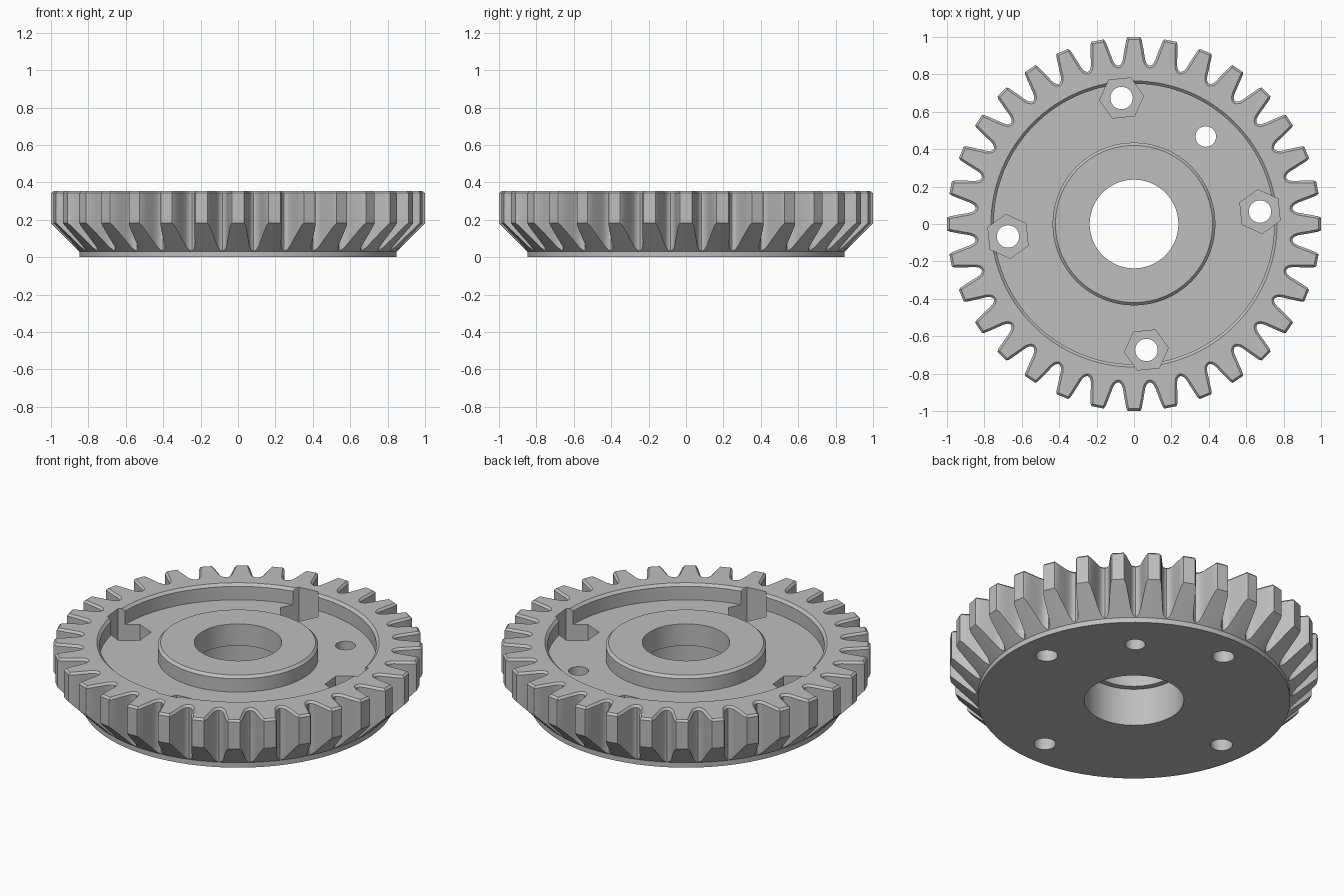
import bpy
import bmesh
from math import cos, sin, pi, radians
from mathutils import Vector

cube = bpy.data.objects.get("Cube")
if cube:
    bpy.data.objects.remove(cube)

TEETH = 32
TOP = 0.355
WEB = 0.26
CHAMFER = 0.012
PITCH = 2 * pi / TEETH

steel = bpy.data.materials.new("grey_steel")
steel.use_nodes = True
grey = (0.52, 0.52, 0.52, 1)
steel.diffuse_color = grey
steel.node_tree.nodes["Principled BSDF"].inputs["Base Color"].default_value = grey


def circle(r, z, n=128, centre=(0, 0), turn=0.0):
    return [Vector((centre[0] + r * cos(turn + 2 * pi * i / n),
                    centre[1] + r * sin(turn + 2 * pi * i / n), z)) for i in range(n)]


def loft(name, rings, tube=False):
    """Join rings of points into a solid, capped or closed on itself."""
    bm = bmesh.new()
    loops = [[bm.verts.new(p) for p in ring] for ring in rings]
    pairs = list(zip(loops, loops[1:]))
    if tube:
        pairs.append((loops[-1], loops[0]))
    else:
        bm.faces.new(loops[0])
        bm.faces.new(loops[-1])
    n = len(loops[0])
    for a, b in pairs:
        for i in range(n):
            j = (i + 1) % n
            bm.faces.new((a[i], a[j], b[j], b[i]))
    bmesh.ops.recalc_face_normals(bm, faces=bm.faces)
    mesh = bpy.data.meshes.new(name)
    bm.to_mesh(mesh)
    bm.free()
    mesh.materials.append(steel)
    ob = bpy.data.objects.new(name, mesh)
    bpy.context.collection.objects.link(ob)
    return ob


def combine(target, cutter, operation="DIFFERENCE"):
    cutter.hide_render = True
    mod = target.modifiers.new("cut", "BOOLEAN")
    mod.operation = operation
    mod.solver = "EXACT"
    mod.object = cutter
    bpy.context.view_layer.objects.active = target
    bpy.ops.object.modifier_apply(modifier=mod.name)
    bpy.data.objects.remove(cutter)


# Tooth outline: radius and half width from root to tip, mirrored per tooth
flank = [(0.853, 0.076), (0.862, 0.067), (0.88, 0.060), (0.91, 0.055),
         (0.95, 0.048), (0.986, 0.041), (1.0, 0.033)]
outline = []
for k in range(TEETH):
    mid = k * PITCH
    polar = [(0.85, -PITCH / 2)] + [(r, -w / r) for r, w in flank]
    polar += [(r, w / r) for r, w in reversed(flank)]
    outline += [Vector((r * cos(mid + a), r * sin(mid + a), 0)) for r, a in polar]


def inset(points, d):
    out = []
    for i, p in enumerate(points):
        along = (points[(i + 1) % len(points)] - points[i - 1]).normalized()
        out.append(p + Vector((-along.y, along.x, 0)) * d)
    return out


def lift(points, z):
    return [Vector((p.x, p.y, z)) for p in points]


# Toothed body with a chamfered top edge
gear = loft("gear_wheel", [lift(outline, -0.05), lift(outline, TOP - CHAMFER),
                           lift(inset(outline, CHAMFER), TOP)])

# Conical underside and base disc
envelope = [(0.847, 0), (0.847, 0.03), (1.03, 0.213), (1.03, 0.5)]
combine(gear, loft("underside", [circle(r, z) for r, z in envelope]), "INTERSECT")

# Ring recess between hub and rim
recess = [(0.435, WEB), (0.435, TOP - 0.015), (0.41, TOP + 0.01),
          (0.775, TOP + 0.01), (0.75, TOP - 0.015), (0.75, WEB)]
combine(gear, loft("recess", [circle(r, z) for r, z in recess], tube=True))

# Stepped bore
bore = [(0.27, -0.1), (0.27, 0.225), (0.237, 0.225), (0.237, 0.5)]
combine(gear, loft("bore", [circle(r, z) for r, z in bore]))


# Four hexagonal nut pockets with bolt holes
def hole(centre, r):
    combine(gear, loft("hole", [circle(r, z, 32, centre) for z in (-0.1, 0.5)]))


for k in range(4):
    a = PITCH / 2 + k * pi / 2
    centre = (0.677 * cos(a), 0.677 * sin(a))
    combine(gear, loft("pocket", [circle(0.118, z, 6, centre, a + pi / 2)
                                  for z in (0.12, 0.5)]))
    hole(centre, 0.06)

# Single locating hole in the web
a = radians(45) + PITCH / 2
hole((0.605 * cos(a), 0.605 * sin(a)), 0.055)

# Smooth curved walls, crisp edges
bpy.ops.object.select_all(action="DESELECT")
gear.select_set(True)
bpy.context.view_layer.objects.active = gear
bpy.ops.object.shade_smooth_by_angle(angle=radians(30))
